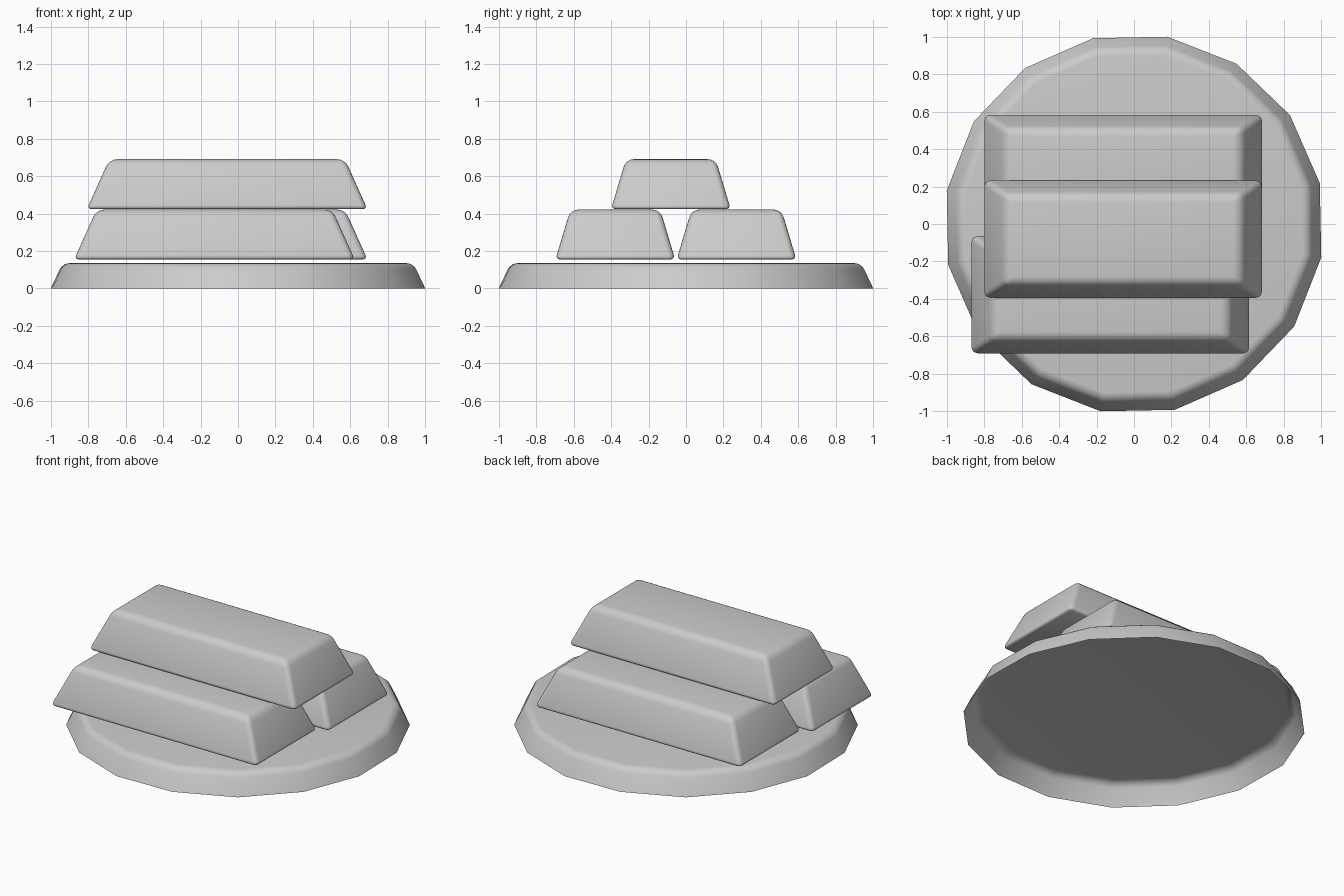
import bpy, bmesh, math
from math import cos, sin, radians

if "Cube" in bpy.data.objects:
    bpy.data.objects.remove(bpy.data.objects["Cube"])


def loft(name, bottom, top, width, weights, closed=True):
    """Shell between two matching loops; weights = bevel of bottom, side, top edges."""
    bm = bmesh.new()
    lo = [bm.verts.new(p) for p in bottom]
    hi = [bm.verts.new(p) for p in top]
    n = len(lo)
    if closed:
        bm.faces.new(lo[::-1])
    bm.faces.new(hi)
    for i in range(n):
        j = (i + 1) % n
        bm.faces.new((lo[i], lo[j], hi[j], hi[i]))
    layer = bm.edges.layers.float.new("bevel_weight_edge")
    for e in bm.edges:
        e[layer] = weights[sum(v in hi for v in e.verts)]
    me = bpy.data.meshes.new(name)
    bm.to_mesh(me)
    bm.free()
    ob = bpy.data.objects.new(name, me)
    bpy.context.collection.objects.link(ob)
    bev = ob.modifiers.new("rounded_edges", 'BEVEL')
    bev.limit_method = 'WEIGHT'
    bev.width = width
    bev.segments = 4
    bpy.ops.object.select_all(action='DESELECT')
    ob.select_set(True)
    bpy.context.view_layer.objects.active = ob
    bpy.ops.object.modifier_apply(modifier=bev.name)
    bpy.ops.object.shade_smooth_by_angle(angle=radians(40))
    return ob


def ring(r, z, sides=16, turn=12.4):
    return [(r * cos(a), r * sin(a), z)
            for a in (radians(turn + 360 / sides * i) for i in range(sides))]


def rect(cx, cy, hx, hy, z):
    return [(cx + sx * hx, cy + sy * hy, z)
            for sx, sy in ((-1, -1), (1, -1), (1, 1), (-1, 1))]


# Sixteen-sided base plate with a rounded top rim, open underneath
loft("base_plate", ring(1.017, 0), ring(0.952, 0.135), 0.035, (0, 0, 1), closed=False)

# Three stacked tapered bars: centre x, centre y, bottom z
HX, HY, H = 0.75, 0.32, 0.267
for name, cx, cy, z in (("front_bar", -0.126, -0.378, 0.155),
                        ("back_bar", -0.058, 0.27, 0.155),
                        ("top_bar", -0.058, -0.081, 0.424)):
    loft(name, rect(cx, cy, HX, HY, z),
         rect(cx, cy, HX - 0.12, HY - 0.08, z + H), 0.042, (0.6, 0.75, 1))
